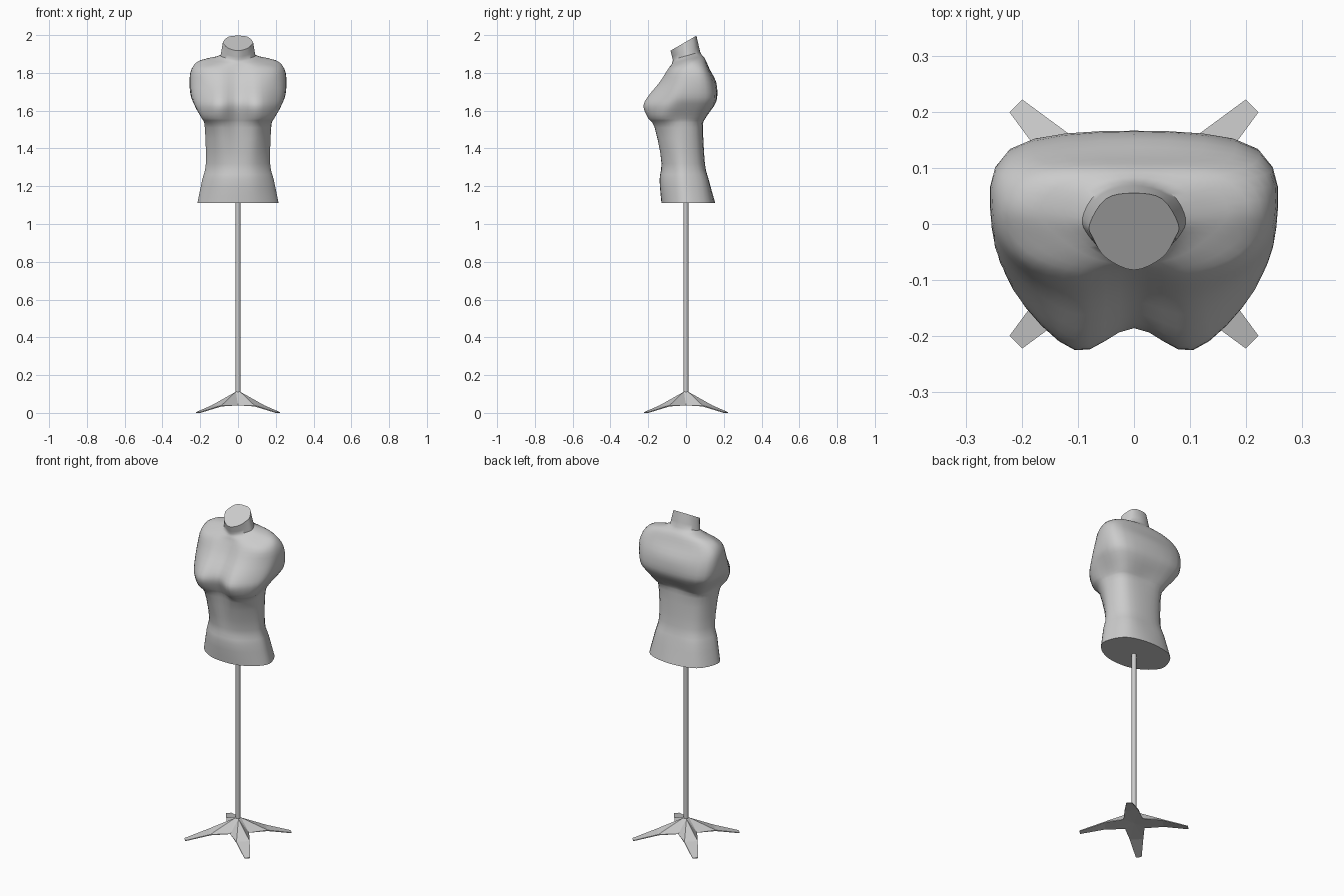
import bpy, bmesh, math
from mathutils import Vector

if "Cube" in bpy.data.objects:
    bpy.data.objects.remove(bpy.data.objects["Cube"])


def make_object(name, bm, angle=None):
    bmesh.ops.recalc_face_normals(bm, faces=bm.faces[:])
    mesh = bpy.data.meshes.new(name)
    bm.to_mesh(mesh)
    bm.free()
    ob = bpy.data.objects.new(name, mesh)
    bpy.context.collection.objects.link(ob)
    if angle:
        bpy.ops.object.select_all(action='DESELECT')
        ob.select_set(True)
        bpy.context.view_layer.objects.active = ob
        bpy.ops.object.shade_smooth_by_angle(angle=math.radians(angle))
    return ob


def spline(p, q, r, s, t):
    # Catmull-Rom point between q and r
    return 0.5 * (2 * q + (r - p) * t + (2 * p - 5 * q + 4 * r - s) * t * t
                  + (3 * q - p - 3 * r + s) * t ** 3)


# Torso half-sections: z, front y, bust xy, side-front xy, side xy, back corner xy, back y
SECTIONS = [
    (1.11, -.13, .10, -.115, .185, -.06, .215, .01, .155, .12, .155),
    (1.235, -.14, .09, -.125, .165, -.065, .188, 0, .13, .10, .12),
    (1.32, -.13, .08, -.12, .145, -.07, .17, -.01, .12, .078, .10),
    (1.51, -.15, .09, -.165, .155, -.105, .175, -.02, .13, .07, .09),
    (1.56, -.165, .10, -.20, .185, -.13, .185, -.03, .15, .09, .10),
    (1.62, -.185, .105, -.225, .213, -.12, .222, -.02, .19, .12, .145),
    (1.67, -.175, .105, -.205, .213, -.11, .247, -.02, .215, .135, .165),
    (1.75, -.12, .10, -.14, .205, -.085, .254, 0, .225, .125, .16),
    (1.82, -.085, .10, -.095, .20, -.06, .245, .02, .21, .105, .125),
    (1.86, -.075, .08, -.07, .15, -.035, .205, .025, .15, .085, .10),
    (1.89, -.07, .05, -.05, .08, -.022, .092, .01, .065, .055, .075),
    (1.965, -.082, .05, -.06, .073, -.025, .079, .0, .05, .045, .055),
]


def ring(sec):
    z0, f, *mid, back = sec
    half = [Vector((mid[i], mid[i + 1], 0)) for i in range(0, 8, 2)]
    loop = [Vector((0, f, 0))] + half + [Vector((0, back, 0))]
    loop += [Vector((-v.x, v.y, 0)) for v in reversed(half)]
    n, out = len(loop), []
    slope = max(0, z0 - 1.82) * 4          # sections tilt towards the neck
    for i in range(n):
        for k in range(4):
            v = spline(*(loop[(i + d) % n] for d in (-1, 0, 1, 2)), k / 4)
            out.append(Vector((v.x, v.y, z0 + slope * v.y)))
    return out


# Torso: loft through the sections, closed by flat caps
rings = [ring(s) for s in SECTIONS]
loft = []
for i in range(len(rings) - 1):
    quad = [rings[max(0, min(len(rings) - 1, i + d))] for d in (-1, 0, 1, 2)]
    for k in range(3):
        # the neck itself stays straight
        if i == len(rings) - 2:
            loft.append([q.lerp(r, k / 3) for q, r in zip(quad[1], quad[2])])
        else:
            loft.append([spline(*c, k / 3) for c in zip(*quad)])
loft.append(rings[-1])
bm = bmesh.new()
rows = [[bm.verts.new(v) for v in r] for r in loft]
for a, b in zip(rows, rows[1:]):
    for j in range(len(a)):
        k = (j + 1) % len(a)
        bm.faces.new((a[j], a[k], b[k], b[j]))
bm.faces.new(rows[0])
bm.faces.new(rows[-1])
for v in rows[0]:
    v.co.z = 1.11
make_object("torso", bm, 45)

# Pole
bm = bmesh.new()
bmesh.ops.create_cone(bm, cap_ends=True, segments=12, radius1=.013, radius2=.013, depth=1.06)
bmesh.ops.translate(bm, verts=bm.verts[:], vec=(0, 0, .59))
make_object("pole", bm, 40)

# Star base: four folded legs around a raised hub
bm = bmesh.new()
outline = []


def polar(leg, r, w, z):
    a = math.radians(45 + 90 * leg)
    return bm.verts.new((r * math.cos(a) - w * math.sin(a), r * math.sin(a) + w * math.cos(a), z))


hub = bm.verts.new((0, 0, .045))
top = [polar(leg, .016, 0, .112) for leg in range(4)]
valley = [polar(leg, .053, .053, .04) for leg in range(4)]
for leg in range(4):
    left, right = valley[leg], valley[leg - 1]
    k1, k2 = polar(leg, .16, -.037, .04), polar(leg, .16, .037, .04)
    t1, t2 = polar(leg, .298, -.016, .004), polar(leg, .298, .016, .004)
    b1, b2 = polar(leg, .298, -.016, 0), polar(leg, .298, .016, 0)
    u1, u2 = polar(leg, .16, -.037, .034), polar(leg, .16, .037, .034)
    for f in ((top[leg], k1, k2), (top[leg], right, k1), (top[leg], k2, left),
              (top[leg], left, top[(leg + 1) % 4]), (k1, t1, t2, k2),
              (t1, b1, b2, t2), (k1, u1, b1, t1), (k2, t2, b2, u2),
              (right, u1, k1), (left, k2, u2),
              (u1, u2, b2, b1), (hub, u2, u1), (hub, u1, right), (hub, left, u2)):
        bm.faces.new(f)
bm.faces.new(top)
make_object("star_base", bm)
